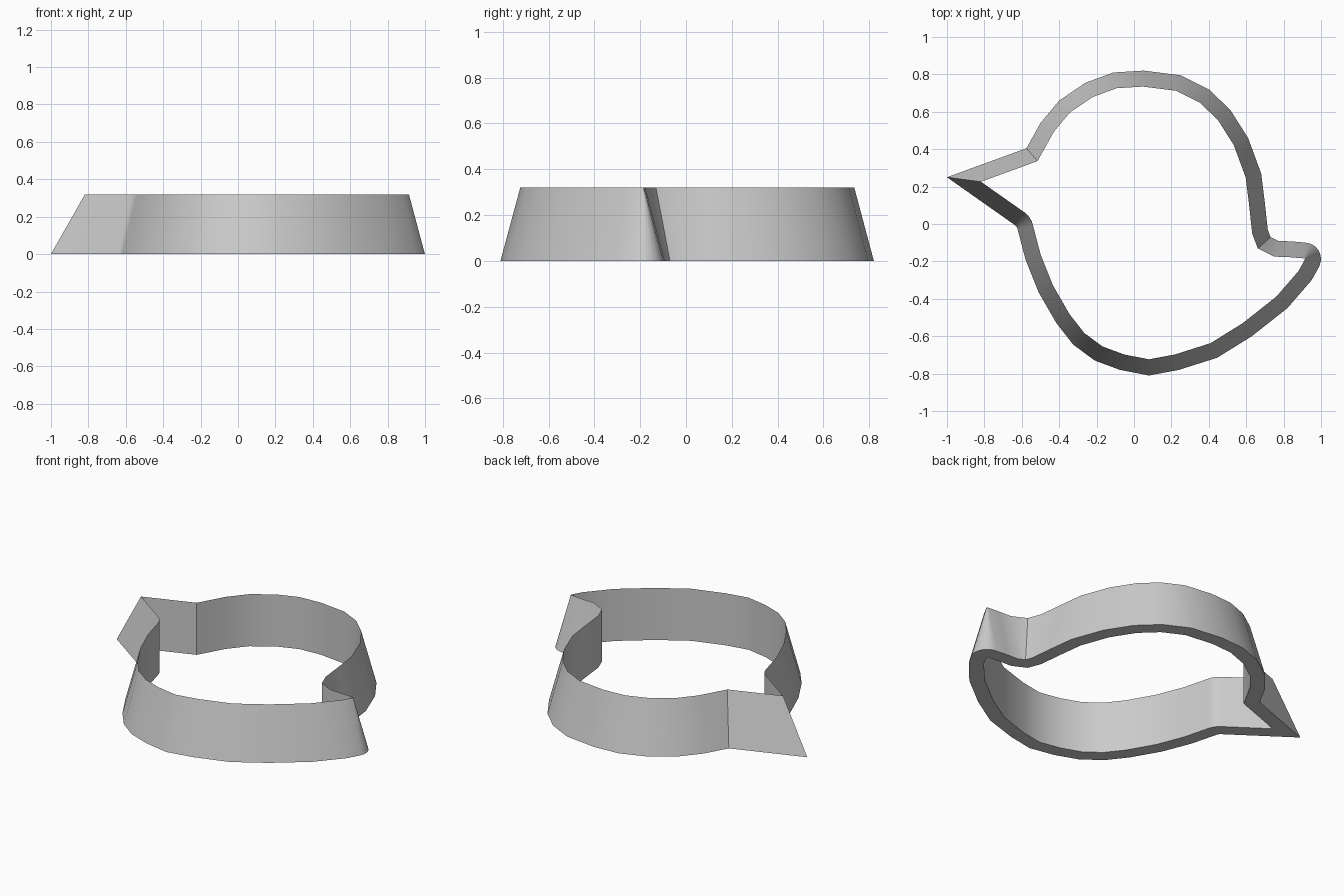
import bpy
import bmesh
from math import radians, sin, cos
from mathutils import Vector

HEIGHT = 0.32
WALL = 0.085

if "Cube" in bpy.data.objects:
    bpy.data.objects.remove(bpy.data.objects["Cube"], do_unlink=True)


def arc(center, radius, start, end, steps):
    """Points along a circular arc, angles in degrees."""
    cx, cy = center
    points = []
    for i in range(steps + 1):
        angle = radians(start + (end - start) * i / steps)
        points.append((cx + radius * cos(angle), cy + radius * sin(angle)))
    return points


def inset(points, distance):
    """Mitred inward offset of a closed clockwise outline."""
    result = []
    for i, point in enumerate(points):
        before = (point - points[i - 1]).normalized()
        after = (points[(i + 1) % len(points)] - point).normalized()
        n1 = Vector((before.y, -before.x))
        n2 = Vector((after.y, -after.x))
        result.append(point + (n1 + n2) * distance / (1 + n1.dot(n2)))
    return result


# Outer base outline of the bird, clockwise from the beak tip
beak_tip = [(-1, .25)]
head = [(-.575, .405), (-.5, .54), (-.4, .66), (-.26, .755), (-.11, .81),
        (.05, .82), (.25, .795), (.4, .72), (.515, .61), (.61, .46),
        (.68, .27), (.7, .11), (.715, -.03)]
tail_notch = [(.73, -.07), (.77, -.09), (.84, -.093)]
tail_tip = arc((.912, -.187), WALL + .003, 88, -27, 6)
belly = [(.95, -.3), (.82, -.45), (.63, -.6), (.445, -.715), (.24, -.78),
         (.08, -.81), (-.075, -.78), (-.21, -.73), (-.325, -.645),
         (-.415, -.53), (-.51, -.365), (-.58, -.19)]
throat = [(-.622, -.03), (-.625, -.02), (-.63, -.012), (-.638, -.005)]
outer = [Vector(p) for p in
         beak_tip + head + tail_notch + tail_tip + belly + throat]
inner = inset(outer, WALL)

# Wedge-section wall: flat base, vertical inside, sloped outside, sharp top
bm = bmesh.new()
rings = []
for outline, z in ((outer, 0), (inner, HEIGHT), (inner, 0)):
    rings.append([bm.verts.new((p.x, p.y, z)) for p in outline])
count = len(outer)
for r in range(3):
    low, high = rings[r], rings[(r + 1) % 3]
    for i in range(count):
        j = (i + 1) % count
        bm.faces.new((low[i], low[j], high[j], high[i]))
bmesh.ops.recalc_face_normals(bm, faces=bm.faces)

mesh = bpy.data.meshes.new("cutter_wall")
bm.to_mesh(mesh)
bm.free()
wall = bpy.data.objects.new("cutter_wall", mesh)
bpy.context.collection.objects.link(wall)

# Plain grey material
grey = bpy.data.materials.new("light_grey")
grey.use_nodes = True
colour = (.6, .6, .6, 1)
grey.diffuse_color = colour
grey.node_tree.nodes["Principled BSDF"].inputs["Base Color"].default_value = colour
mesh.materials.append(grey)

# Smooth walls with crisp rims and beak corners
bpy.ops.object.select_all(action="DESELECT")
wall.select_set(True)
bpy.context.view_layer.objects.active = wall
bpy.ops.object.shade_smooth_by_angle(angle=radians(32))
